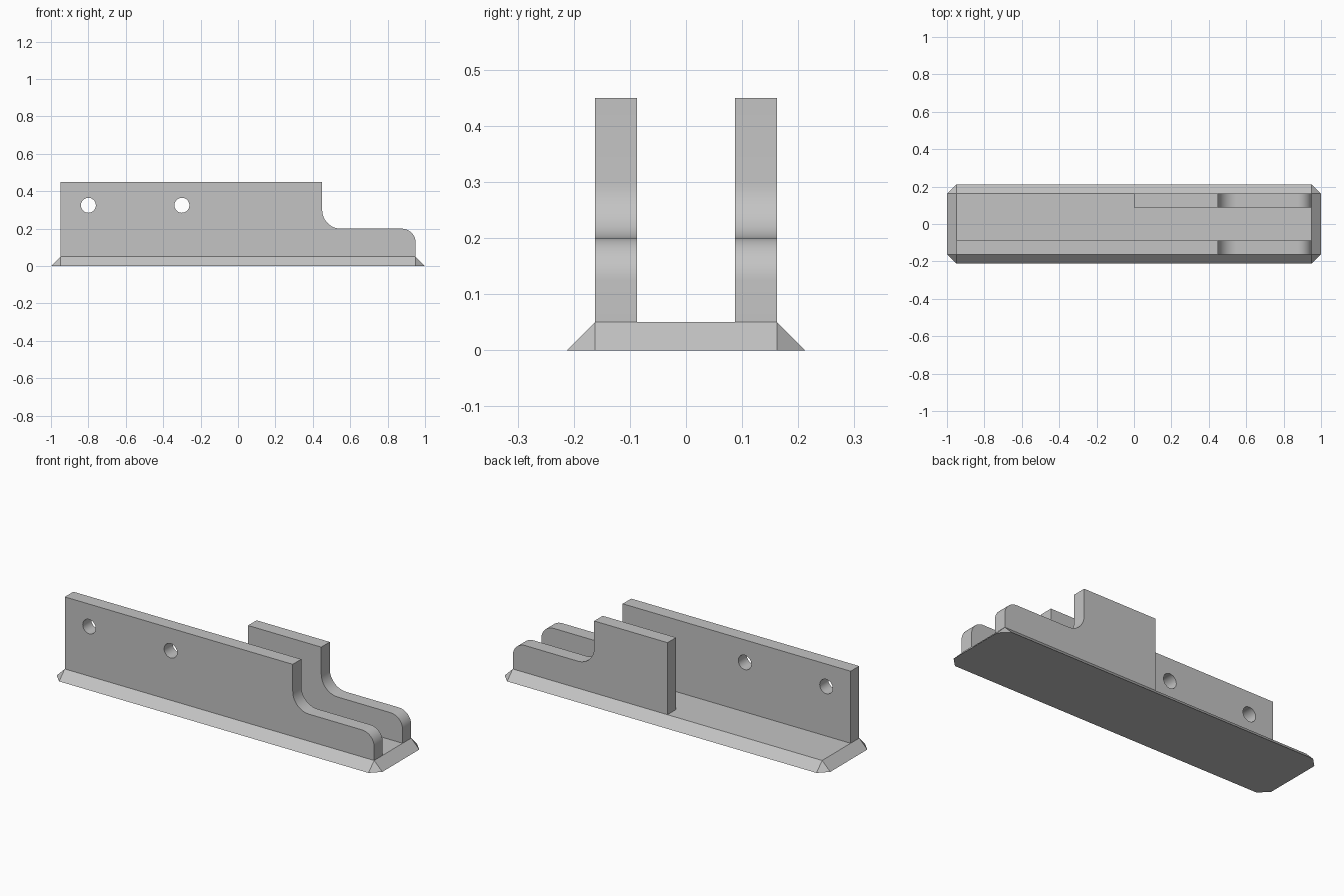
import bpy
import bmesh
from math import cos, sin, radians

cube = bpy.data.objects.get("Cube")
if cube:
    bpy.data.objects.remove(cube, do_unlink=True)

# Plain grey material
grey = bpy.data.materials.new("plain_grey")
grey.use_nodes = True
colour = (0.55, 0.55, 0.55, 1)
grey.diffuse_color = colour
grey.node_tree.nodes["Principled BSDF"].inputs["Base Color"].default_value = colour

LENGTH, WIDTH, BASE_H = 0.95, 0.1625, 0.05   # half length, half width, base height
WALL, TOP, STEP_X, STEP_Z = 0.075, 0.45, 0.45, 0.2
FILLET, ROUND = 0.1, 0.075


def add_object(name, bm):
    bmesh.ops.recalc_face_normals(bm, faces=bm.faces)
    mesh = bpy.data.meshes.new(name)
    bm.to_mesh(mesh)
    bm.free()
    mesh.materials.append(grey)
    obj = bpy.data.objects.new(name, mesh)
    bpy.context.collection.objects.link(obj)
    return obj


def smooth(obj):
    bpy.ops.object.select_all(action='DESELECT')
    obj.select_set(True)
    bpy.context.view_layer.objects.active = obj
    bpy.ops.object.shade_smooth_by_angle(angle=radians(30))


def arc(cx, cz, r, start, end, steps=12):
    angles = [radians(start + (end - start) * i / steps) for i in range(steps + 1)]
    return [(cx + r * cos(a), cz + r * sin(a)) for a in angles]


def side_wall(name, x_start, y_start):
    # Stepped outline with an inner fillet and a rounded nose
    outline = [(x_start, BASE_H), (x_start, TOP), (STEP_X, TOP)]
    outline += arc(STEP_X + FILLET, STEP_Z + FILLET, FILLET, 180, 270)
    outline += arc(LENGTH - ROUND, STEP_Z - ROUND, ROUND, 90, 0)
    outline.append((LENGTH, BASE_H))
    bm = bmesh.new()
    face = bm.faces.new([bm.verts.new((x, y_start, z)) for x, z in outline])
    ext = bmesh.ops.extrude_face_region(bm, geom=[face])
    verts = [g for g in ext["geom"] if isinstance(g, bmesh.types.BMVert)]
    bmesh.ops.translate(bm, verts=verts, vec=(0, WALL, 0))
    return add_object(name, bm)


# Base plate with sloped edges and clipped lower corners
bm = bmesh.new()
for sx in (-1, 1):
    for sy in (-1, 1):
        x, y = sx * LENGTH, sy * WIDTH
        bm.verts.new((x, y, BASE_H))
        bm.verts.new((x + sx * BASE_H, y, 0))
        bm.verts.new((x, y + sy * BASE_H, 0))
bmesh.ops.convex_hull(bm, input=bm.verts)
bmesh.ops.dissolve_limit(bm, angle_limit=radians(1), verts=bm.verts, edges=bm.edges)
add_object("base_plate", bm)

# Long front wall and short back wall
front = side_wall("front_wall", -LENGTH, -WIDTH)
back = side_wall("back_wall", 0, WIDTH - WALL)

# Two pin holes through the front wall
for i, x in enumerate((-0.8, -0.3)):
    bpy.ops.mesh.primitive_cylinder_add(
        vertices=32, radius=0.04, depth=WALL * 2,
        location=(x, -WIDTH + WALL / 2, 0.325), rotation=(radians(90), 0, 0))
    cutter = bpy.context.object
    cutter.name = f"hole_cutter_{i + 1}"
    cutter.data.materials.append(grey)
    cut = front.modifiers.new("pin_hole", 'BOOLEAN')
    cut.object = cutter
    cut.operation = 'DIFFERENCE'
    cut.solver = 'EXACT'
    bpy.context.view_layer.objects.active = front
    bpy.ops.object.modifier_apply(modifier=cut.name)
    bpy.data.objects.remove(cutter, do_unlink=True)

smooth(front)
smooth(back)
